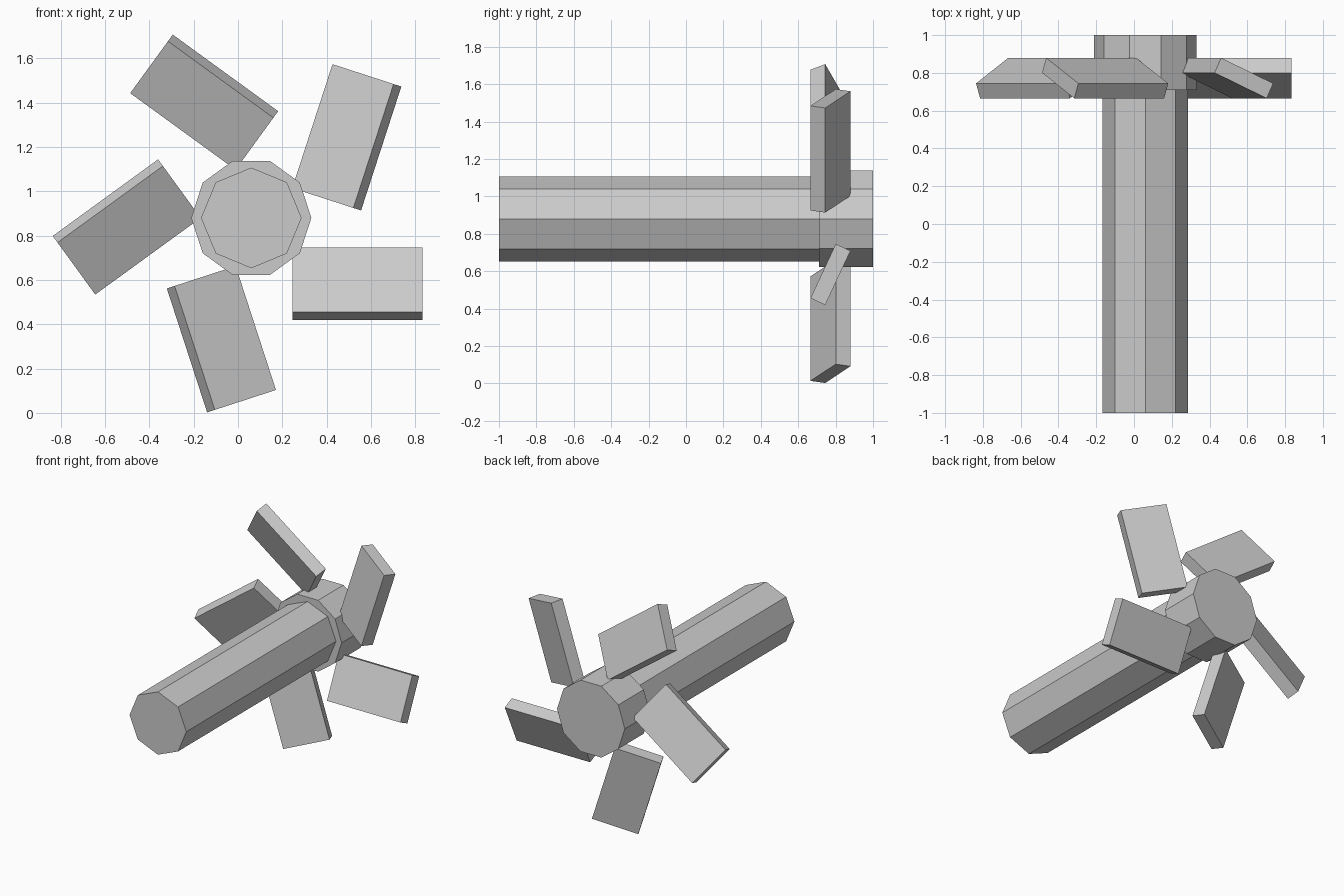
import bpy, bmesh
from math import cos, sin, pi, radians
from mathutils import Matrix

if "Cube" in bpy.data.objects:
    bpy.data.objects.remove(bpy.data.objects["Cube"])

CX, CZ = 0.06, 0.88   # propeller axis, running along y


def add_object(name, bm):
    bmesh.ops.recalc_face_normals(bm, faces=bm.faces)
    mesh = bpy.data.meshes.new(name)
    bm.to_mesh(mesh)
    bm.free()
    obj = bpy.data.objects.new(name, mesh)
    bpy.context.collection.objects.link(obj)
    return obj


def prism(name, sides, radius, y0, y1):
    bm = bmesh.new()
    rings = []
    for y in (y0, y1):
        rings.append([bm.verts.new((CX + radius * cos(2 * pi * i / sides), y,
                                    CZ + radius * sin(2 * pi * i / sides)))
                      for i in range(sides)])
    a, b = rings
    bm.faces.new(a)
    bm.faces.new(b)
    for i in range(sides):
        j = (i + 1) % sides
        bm.faces.new((a[i], a[j], b[j], b[i]))
    return add_object(name, bm)


# Octagonal shaft and ten-sided hub
prism("shaft", 8, 0.227, -1.0, 0.73)
prism("hub", 10, 0.271, 0.71, 1.0)

# Five pitched blades, offset from the hub centre
for k in range(5):
    bm = bmesh.new()
    bmesh.ops.create_cube(bm, size=1)
    place = (Matrix.Translation((CX, 0.7725, CZ))
             @ Matrix.Rotation(radians(-72 * k), 4, 'Y')
             @ Matrix.Translation((0.479, 0, -0.2975))
             @ Matrix.Rotation(radians(-25), 4, 'X')
             @ Matrix.Diagonal((0.588, 0.087, 0.32, 1)))
    bm.transform(place)
    add_object(f"blade_{k + 1}", bm)
